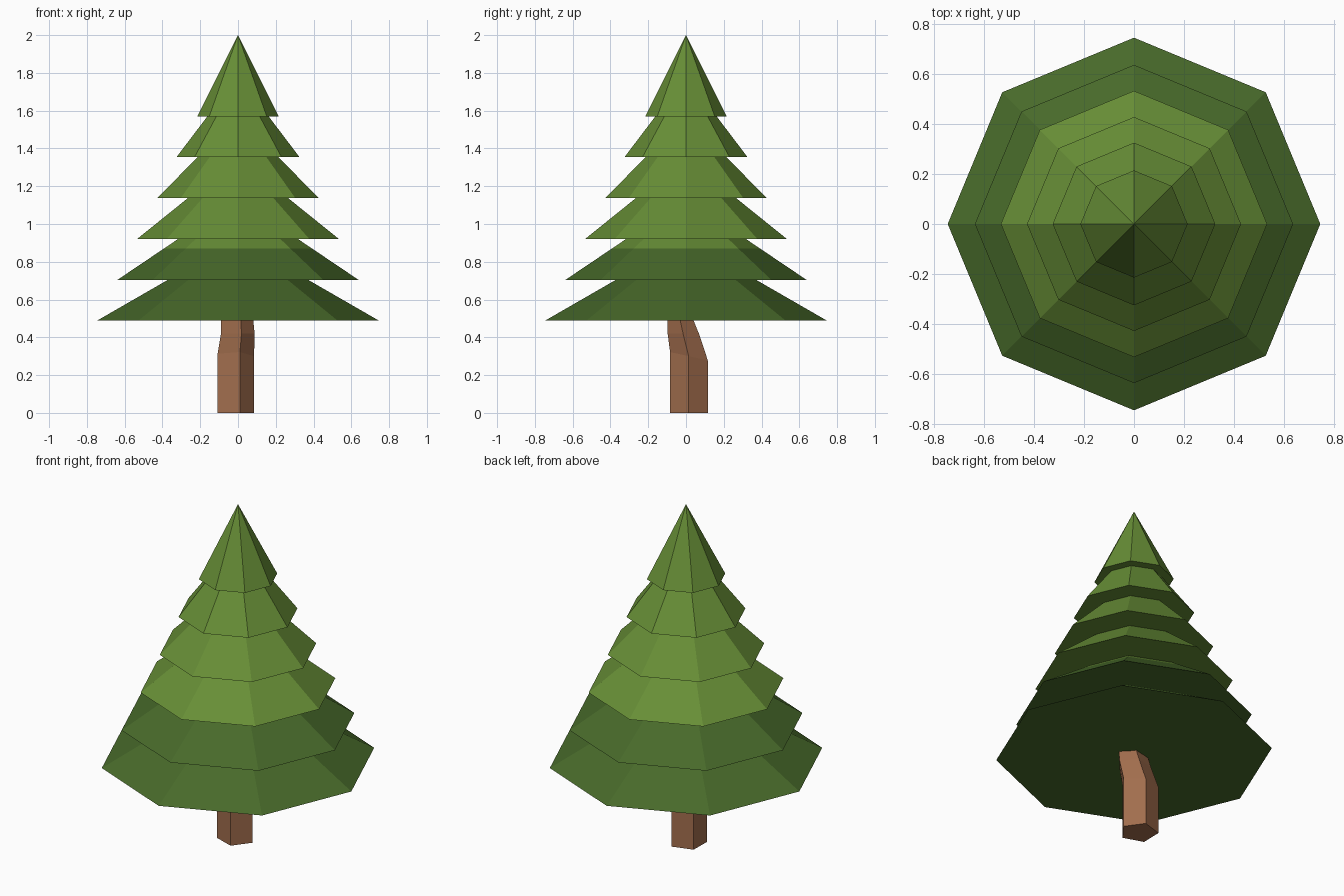
import bpy, bmesh, math
from mathutils import Vector

if "Cube" in bpy.data.objects:
    bpy.data.objects.remove(bpy.data.objects["Cube"])


def material(name, rgb):
    m = bpy.data.materials.new(name)
    m.diffuse_color = (*rgb, 1)
    m.use_nodes = True
    m.node_tree.nodes["Principled BSDF"].inputs["Base Color"].default_value = m.diffuse_color
    return m


LIGHT = material("light_green", (0.135, 0.27, 0.037))
DARK = material("dark_green", (0.064, 0.143, 0.023))
BARK = material("bark_brown", (0.36, 0.155, 0.075))


def finish(bm, name, mats):
    bmesh.ops.recalc_face_normals(bm, faces=bm.faces)
    me = bpy.data.meshes.new(name)
    bm.to_mesh(me)
    bm.free()
    for m in mats:
        me.materials.append(m)
    ob = bpy.data.objects.new(name, me)
    bpy.context.collection.objects.link(ob)
    return ob


# Foliage: six overlapping eight-sided cones, dark below z = 0.87
COLOUR_SPLIT = 0.87
HEIGHT = 0.43
for i, radius in enumerate((0.747, 0.638, 0.534, 0.429, 0.326, 0.215)):
    base = 0.488 + i * 0.2164
    bm = bmesh.new()
    ring = [bm.verts.new((radius * math.cos(k * math.pi / 4),
                          radius * math.sin(k * math.pi / 4), base)) for k in range(8)]
    tip = bm.verts.new((0, 0, min(base + HEIGHT, 2.0)))
    bm.faces.new(ring)
    for k in range(8):
        bm.faces.new((ring[k], ring[(k + 1) % 8], tip))
    # only the second tier shows both greens
    if i == 1:
        bmesh.ops.bisect_plane(bm, geom=bm.verts[:] + bm.edges[:] + bm.faces[:],
                               plane_co=Vector((0, 0, COLOUR_SPLIT)), plane_no=Vector((0, 0, 1)))
    for f in bm.faces:
        high = f.calc_center_median().z > COLOUR_SPLIT
        f.material_index = 0 if high else 1
    finish(bm, f"foliage_tier_{i + 1}", (LIGHT, DARK))

# Trunk: bent five-sided post; rings are (z, centre x, centre y, radius x, radius y, tilt)
RINGS = ((0.0, -0.021, 0.016, 0.106, 0.105, 0.0),
         (0.30, -0.021, 0.016, 0.106, 0.105, -0.22),
         (0.42, -0.010, -0.014, 0.098, 0.087, 0.0),
         (0.52, -0.014, -0.036, 0.092, 0.067, 0.0))
bm = bmesh.new()
loops = []
for z, cx, cy, rx, ry, tilt in RINGS:
    loop = []
    for k in range(5):
        a = math.radians(287 + 72 * k)
        dy = ry * math.sin(a)
        loop.append(bm.verts.new((cx + rx * math.cos(a), cy + dy, z + tilt * dy)))
    loops.append(loop)
for lower, upper in zip(loops, loops[1:]):
    for k in range(5):
        n = (k + 1) % 5
        bm.faces.new((lower[k], lower[n], upper[n], upper[k]))
bm.faces.new(loops[0])
bm.faces.new(loops[-1])
finish(bm, "trunk", (BARK,))
